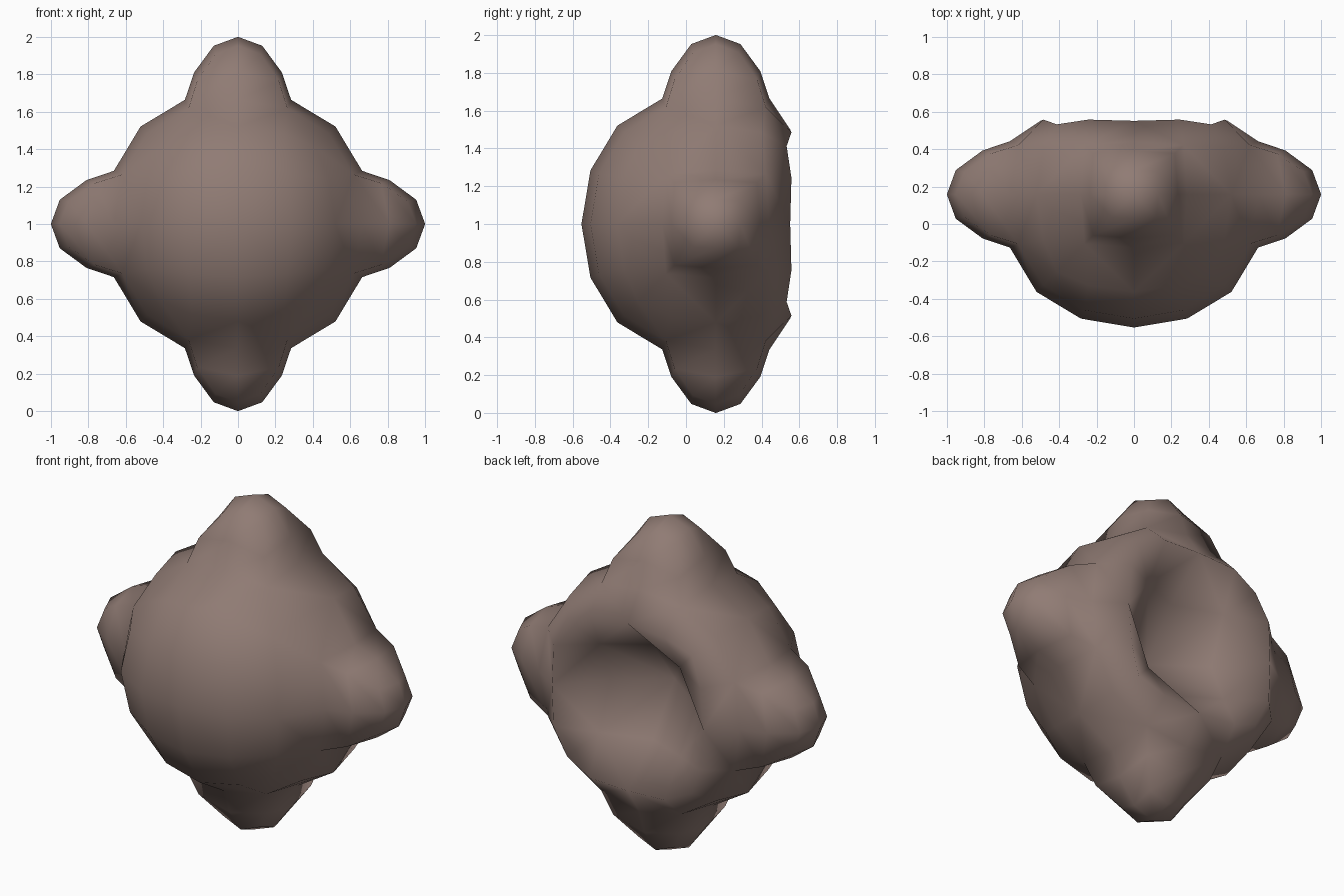
import bpy, bmesh
from mathutils import Vector

if "Cube" in bpy.data.objects:
    bpy.data.objects.remove(bpy.data.objects["Cube"])


def catmull(bm):
    """One plain Catmull-Clark step on a closed mesh."""
    fp = {f: f.calc_center_median() for f in bm.faces}
    ep = {e: (e.verts[0].co + e.verts[1].co + sum((fp[f] for f in e.link_faces), Vector())) / 4
          for e in bm.edges}
    vp = {}
    for v in bm.verts:
        n = len(v.link_edges)
        fav = sum((fp[f] for f in v.link_faces), Vector()) / n
        mid = sum(((e.verts[0].co + e.verts[1].co) / 2 for e in v.link_edges), Vector()) / n
        vp[v] = (fav + 2 * mid + (n - 3) * v.co) / n
    out = bmesh.new()
    new = {}
    for points in (fp, ep, vp):
        for key, co in points.items():
            new[key] = out.verts.new(co)
    for f in bm.faces:
        for l in f.loops:
            out.faces.new((new[l.vert], new[l.edge], new[f], new[l.link_loop_prev.edge]))
    bm.free()
    return out


def grow_nub(bm, d):
    """Pull the middle patch facing direction d out into a rounded knob."""
    faces = [f for f in bm.faces if f.calc_center_median().dot(d) > 0.62]
    for scale, step in ((0.827, 0.146), (0.553, 0.143)):
        bmesh.ops.inset_region(bm, faces=faces, thickness=0.0, depth=0.0,
                               use_even_offset=False)
        for v in {v for f in faces for v in f.verts}:
            h = v.co.dot(d)
            v.co = (v.co - d * h) * scale + d * (h + step)


# round body with a hollow in the back
bm = bmesh.new()
bmesh.ops.create_cube(bm, size=1.62)
bm = catmull(bm)
for v in bm.verts:
    if v.co.y > 0.7 and abs(v.co.x) < 0.01 and abs(v.co.z) < 0.01:
        v.co.y -= 1.36
bm = catmull(bm)

# rim of the hollow is drawn in slightly at the middle of each side
for v in bm.verts:
    a, b = sorted((abs(v.co.x), abs(v.co.z)))
    if v.co.y > 0.33 and a < 0.01 and b > 0.45:
        v.co.x *= 0.96
        v.co.z *= 0.96

# four knobs: left, right, top, bottom
for d in ((1, 0, 0), (-1, 0, 0), (0, 0, 1), (0, 0, -1)):
    grow_nub(bm, Vector(d))

bmesh.ops.translate(bm, verts=bm.verts[:], vec=(0, 0.158, 1))
bmesh.ops.recalc_face_normals(bm, faces=bm.faces[:])
for f in bm.faces:
    f.smooth = True

mesh = bpy.data.meshes.new("knobbed_body")
bm.to_mesh(mesh)
bm.free()
clay = bpy.data.materials.new("brown clay")
clay.diffuse_color = (0.28, 0.2, 0.175, 1)
clay.use_nodes = True
clay.node_tree.nodes["Principled BSDF"].inputs["Base Color"].default_value = clay.diffuse_color
mesh.materials.append(clay)
obj = bpy.data.objects.new("knobbed_body", mesh)
bpy.context.collection.objects.link(obj)
